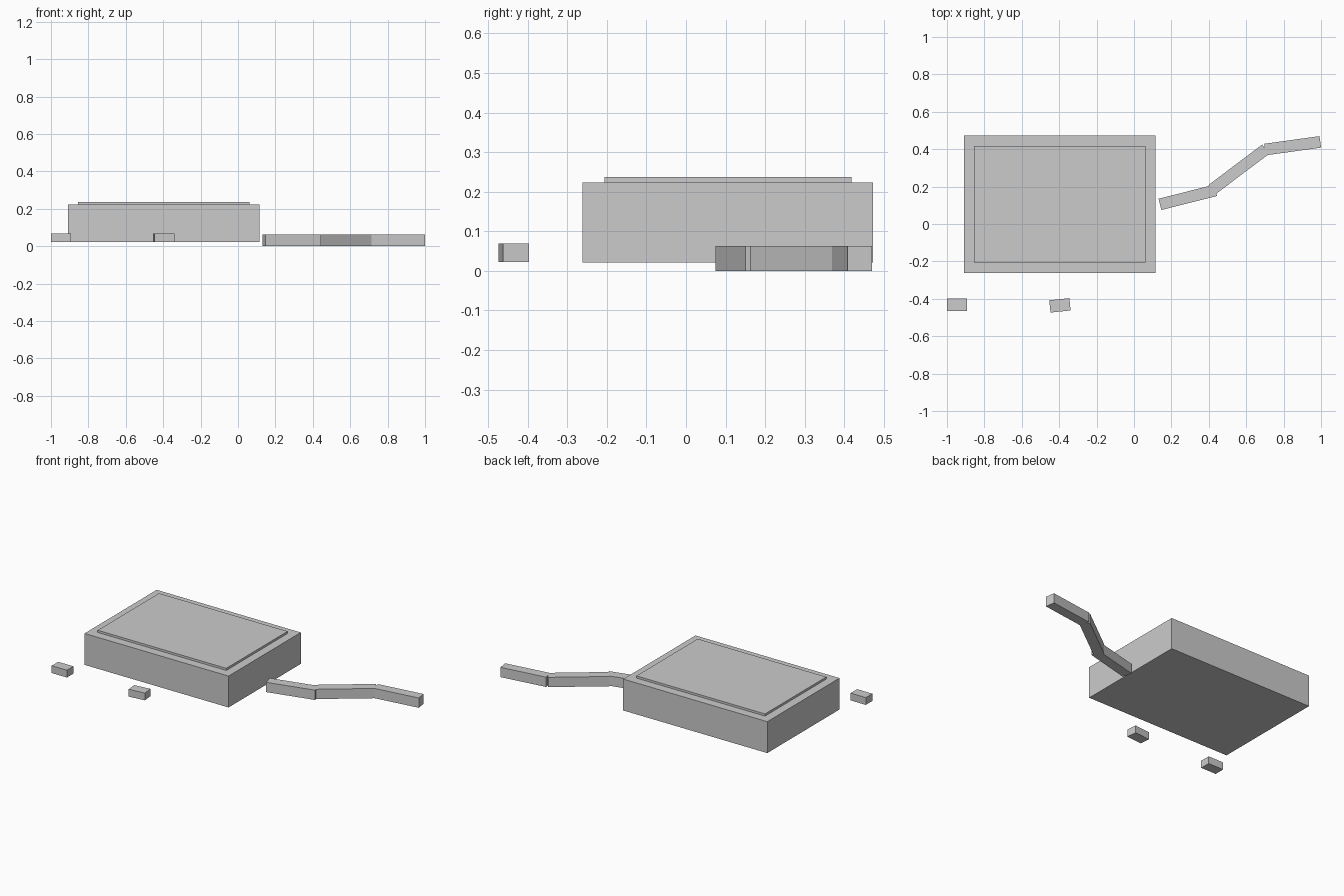
import bpy
import math
from mathutils import Vector

cube = bpy.data.objects.get("Cube")
if cube:
    bpy.data.objects.remove(cube, do_unlink=True)

# Single plain grey
grey = bpy.data.materials.new("plain_grey")
grey.use_nodes = True
colour = (0.6, 0.6, 0.6, 1)
grey.diffuse_color = colour
grey.node_tree.nodes["Principled BSDF"].inputs["Base Color"].default_value = colour


def block(name, centre, size, angle=0.0):
    """Box with applied size, turned about z."""
    bpy.ops.mesh.primitive_cube_add(size=1, location=centre)
    ob = bpy.context.object
    ob.name = name
    ob.scale = size
    bpy.ops.object.transform_apply(location=False, rotation=False, scale=True)
    ob.rotation_euler.z = angle
    ob.data.materials.append(grey)
    return ob


def wall_segment(name, start, end, width=0.062, height=0.063):
    """Straight wall standing on the ground between two plan points."""
    a, b = Vector(start), Vector(end)
    mid, run = (a + b) / 2, b - a
    block(name, (mid.x, mid.y, height / 2), (run.length, width, height),
          math.atan2(run.y, run.x))


# Main slab with the thin raised panel on its top
block("main_slab", (-0.397, 0.106, 0.122), (1.025, 0.734, 0.202))
block("top_panel", (-0.397, 0.106, 0.230), (0.915, 0.623, 0.014))

# Two small loose blocks in front
small = (0.108, 0.066, 0.047)
block("small_block_right", (-0.946, -0.432, 0.0455), small)
block("small_block_left", (-0.396, -0.435, 0.0455), small, math.radians(6))

# Winding low wall beside the slab
wall_segment("wall_near", (0.139, 0.105), (0.436, 0.180))
wall_segment("wall_middle", (0.416, 0.183), (0.704, 0.400))
wall_segment("wall_far", (0.700, 0.398), (0.996, 0.439))
